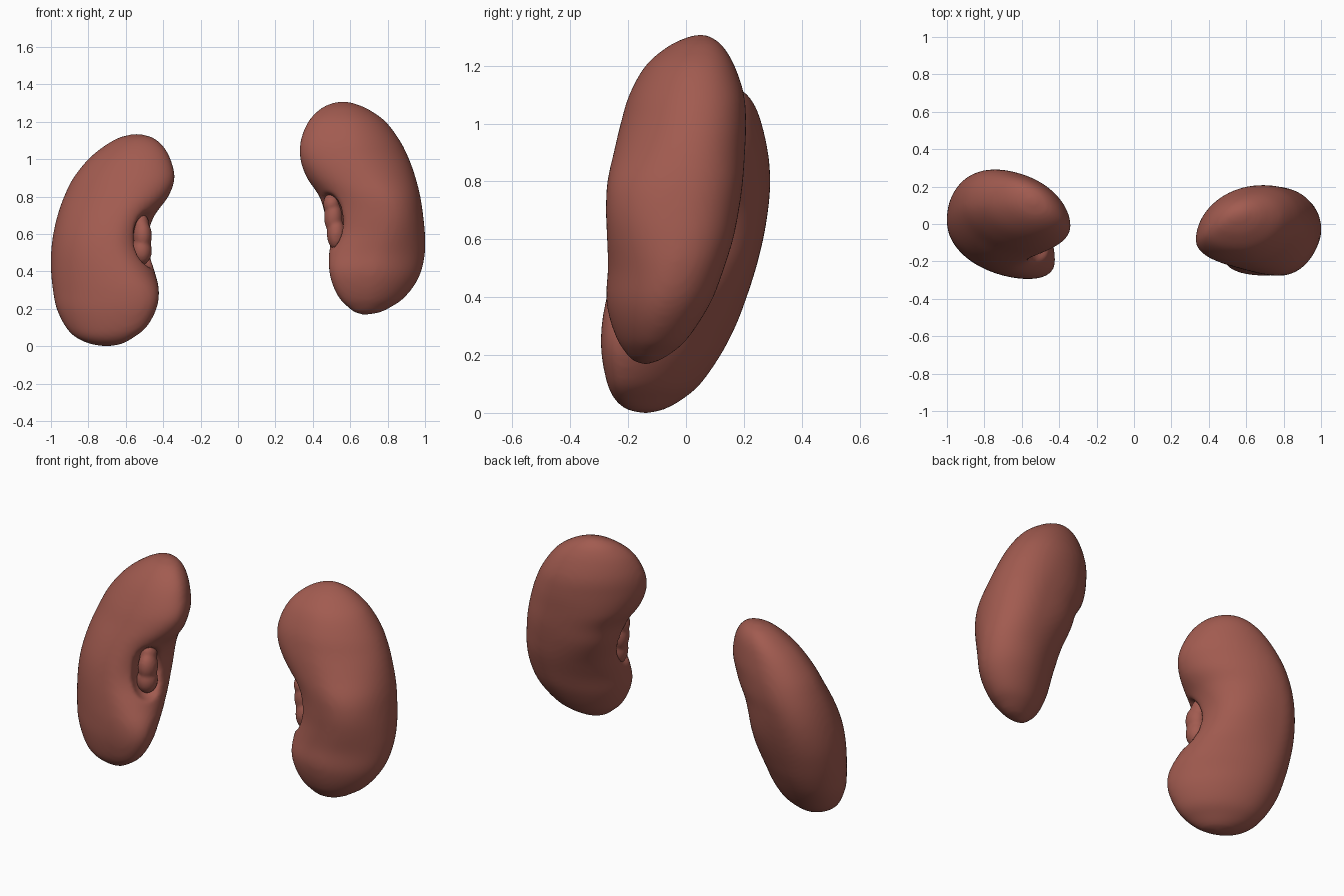
import bpy, bmesh, math
from mathutils import Vector, Matrix

if "Cube" in bpy.data.objects:
    bpy.data.objects.remove(bpy.data.objects["Cube"])

flesh = bpy.data.materials.new("kidney red brown")
flesh.diffuse_color = (0.36, 0.105, 0.08, 1)
flesh.use_nodes = True
flesh.node_tree.nodes["Principled BSDF"].inputs["Base Color"].default_value = flesh.diffuse_color


def finish(bm, name):
    bmesh.ops.recalc_face_normals(bm, faces=bm.faces)
    me = bpy.data.meshes.new(name)
    bm.to_mesh(me)
    bm.free()
    me.materials.append(flesh)
    me.shade_smooth()
    ob = bpy.data.objects.new(name, me)
    bpy.context.collection.objects.link(ob)
    return ob


def blobs(name, items):
    """Ellipsoids given as (centre, radii)."""
    bm = bmesh.new()
    for c, r in items:
        m = Matrix.Translation(c) @ Matrix.Diagonal((*r, 1))
        bmesh.ops.create_uvsphere(bm, u_segments=32, v_segments=20, radius=1, matrix=m)
    return finish(bm, name)


def soften(ob, voxel, passes):
    """Fuse, smooth and apply all modifiers."""
    rm = ob.modifiers.new("skin", 'REMESH')
    rm.mode, rm.voxel_size, rm.use_smooth_shade = 'VOXEL', voxel, True
    sm = ob.modifiers.new("soften", 'SMOOTH')
    sm.factor, sm.iterations = 0.5, passes
    dg = bpy.context.evaluated_depsgraph_get()
    me = bpy.data.meshes.new_from_object(ob.evaluated_get(dg))
    ob.modifiers.clear()
    ob.data = me
    me.materials.clear()
    me.materials.append(flesh)
    me.shade_smooth()


def spline(rows, sub=6):
    """Catmull-Rom through the rows."""
    out = []
    n = len(rows)
    for i in range(n - 1):
        p = [rows[max(0, min(n - 1, i + k))] for k in (-1, 0, 1, 2)]
        for s in range(sub):
            t = s / sub
            out.append([0.5 * (2 * b + (c - a) * t + (2 * a - 5 * b + 4 * c - d) * t * t
                               + (3 * b - a - 3 * c + d) * t ** 3) for a, b, c, d in zip(*p)])
    return out + [list(rows[-1])]


def blend(shape, t):
    """Slice shape between lower lobe, waist and upper lobe."""
    low, mid, top = shape
    a, b, u = (low, mid, (t - 0.2) / 0.3) if t < 0.5 else (mid, top, (t - 0.5) / 0.28)
    u = max(0, min(1, u))
    u = u * u * (3 - 2 * u)
    return [p + (q - p) * u for p, q in zip(a, b)]


def ring(row, shape, n=14):
    """Slice through medial, front, lateral and back extremes."""
    z, xm, xl, yf, yb = row
    fx, bx, mf, e_mf, e_lf, e_lb, e_mb = shape
    cx, hw = (xm + xl) / 2, (xl - xm) / 2
    s_ = abs(hw) if hw > 0 else -abs(hw)
    xf, xb = cx + fx * s_, cx + bx * s_
    ym, yl = yf + mf * (yb - yf), yf + 0.57 * (yb - yf)
    quarters = [((xm, ym), (xf, yf), 0, e_mf), ((xl, yl), (xf, yf), 1, e_lf),
                ((xl, yl), (xb, yb), 0, e_lb), ((xm, ym), (xb, yb), 1, e_mb)]
    pts = []
    for side, end, rev, e in quarters:
        for k in range(n):
            a = math.pi / 2 * (1 - k / n if rev else k / n)
            c, s = max(0, math.cos(a)) ** e, max(0, math.sin(a)) ** e
            pts.append(Vector((end[0] + (side[0] - end[0]) * c,
                               side[1] + (end[1] - side[1]) * s, z)))
    return pts


def kidney(name, rows, shape, cavity, core):
    # lofted body
    bm = bmesh.new()
    z0, z1 = rows[0][0], rows[-1][0]
    loops = [[bm.verts.new(p) for p in ring(r, blend(shape, (r[0] - z0) / (z1 - z0)))]
             for r in spline(rows)]
    for a, b in zip(loops, loops[1:]):
        for i in range(len(a)):
            j = (i + 1) % len(a)
            bm.faces.new((a[i], a[j], b[j], b[i]))
    bm.faces.new(loops[0])
    bm.faces.new(loops[-1])
    body = finish(bm, name)
    # hollow for the hilum, then a soft organic surface
    cutter = blobs("hilum_cutter", cavity)
    cutter.hide_render = True
    cut = body.modifiers.new("hollow", 'BOOLEAN')
    cut.operation, cut.object, cut.solver = 'DIFFERENCE', cutter, 'EXACT'
    soften(body, 0.013, 10)
    bpy.data.objects.remove(cutter)
    # lumpy tissue inside the hilum
    soften(blobs(name + "_hilum_core", core), 0.008, 8)


# rows: height, medial x, lateral x, front y, back y
# shape: front and back ridge offset, medial edge depth, four corner exponents
kidney("left_kidney", [
    (0.000, -0.68, -0.72, -0.155, -0.125),
    (0.012, -0.62, -0.79, -0.205, -0.075),
    (0.045, -0.56, -0.865, -0.245, -0.015),
    (0.10, -0.49, -0.92, -0.272, 0.05),
    (0.20, -0.435, -0.97, -0.292, 0.12),
    (0.30, -0.422, -0.99, -0.292, 0.172),
    (0.40, -0.445, -1.00, -0.275, 0.21),
    (0.50, -0.475, -1.00, -0.252, 0.242),
    (0.60, -0.48, -0.988, -0.228, 0.267),
    (0.70, -0.445, -0.965, -0.198, 0.284),
    (0.80, -0.372, -0.93, -0.165, 0.292),
    (0.90, -0.338, -0.88, -0.128, 0.284),
    (1.00, -0.36, -0.80, -0.075, 0.262),
    (1.07, -0.40, -0.715, -0.02, 0.235),
    (1.115, -0.455, -0.635, 0.04, 0.195),
    (1.134, -0.52, -0.56, 0.105, 0.14)],
    [(-0.48, 0.35, 0.20, 0.85, 1.12, 0.92, 1.15),
     (-0.30, 0.25, 0.52, 1.0, 1.05, 0.92, 0.85),
     (-0.25, 0.35, 0.28, 0.95, 1.1, 0.92, 1.1)],
    [((-0.475, -0.14, 0.57), (0.09, 0.115, 0.15))],
    [((-0.515, -0.10, 0.51), (0.055, 0.06, 0.075)),
     ((-0.51, -0.10, 0.59), (0.05, 0.06, 0.08)),
     ((-0.52, -0.08, 0.65), (0.045, 0.05, 0.06))])

kidney("right_kidney", [
    (0.169, 0.66, 0.70, -0.155, -0.125),
    (0.182, 0.62, 0.765, -0.185, -0.09),
    (0.21, 0.585, 0.82, -0.21, -0.045),
    (0.25, 0.545, 0.88, -0.236, 0.00),
    (0.32, 0.508, 0.94, -0.262, 0.05),
    (0.40, 0.487, 0.98, -0.276, 0.095),
    (0.50, 0.485, 1.00, -0.27, 0.132),
    (0.60, 0.487, 1.00, -0.273, 0.163),
    (0.70, 0.465, 0.99, -0.277, 0.183),
    (0.80, 0.435, 0.975, -0.272, 0.197),
    (0.90, 0.368, 0.95, -0.25, 0.204),
    (1.00, 0.333, 0.915, -0.226, 0.208),
    (1.10, 0.335, 0.865, -0.196, 0.201),
    (1.20, 0.375, 0.79, -0.14, 0.168),
    (1.265, 0.435, 0.70, -0.065, 0.13),
    (1.295, 0.49, 0.63, -0.005, 0.095),
    (1.308, 0.545, 0.58, 0.04, 0.065)],
    [(-0.1, 0.25, 0.24, 0.88, 1.15, 0.92, 1.12),
     (0.2, 0.2, 0.50, 1.0, 0.97, 0.92, 0.85),
     (0.0, 0.22, 0.30, 0.95, 1.1, 0.92, 1.04)],
    [((0.475, -0.175, 0.665), (0.09, 0.115, 0.155))],
    [((0.525, -0.13, 0.60), (0.05, 0.055, 0.085)),
     ((0.51, -0.12, 0.69), (0.05, 0.055, 0.09)),
     ((0.50, -0.12, 0.76), (0.045, 0.05, 0.06))])
